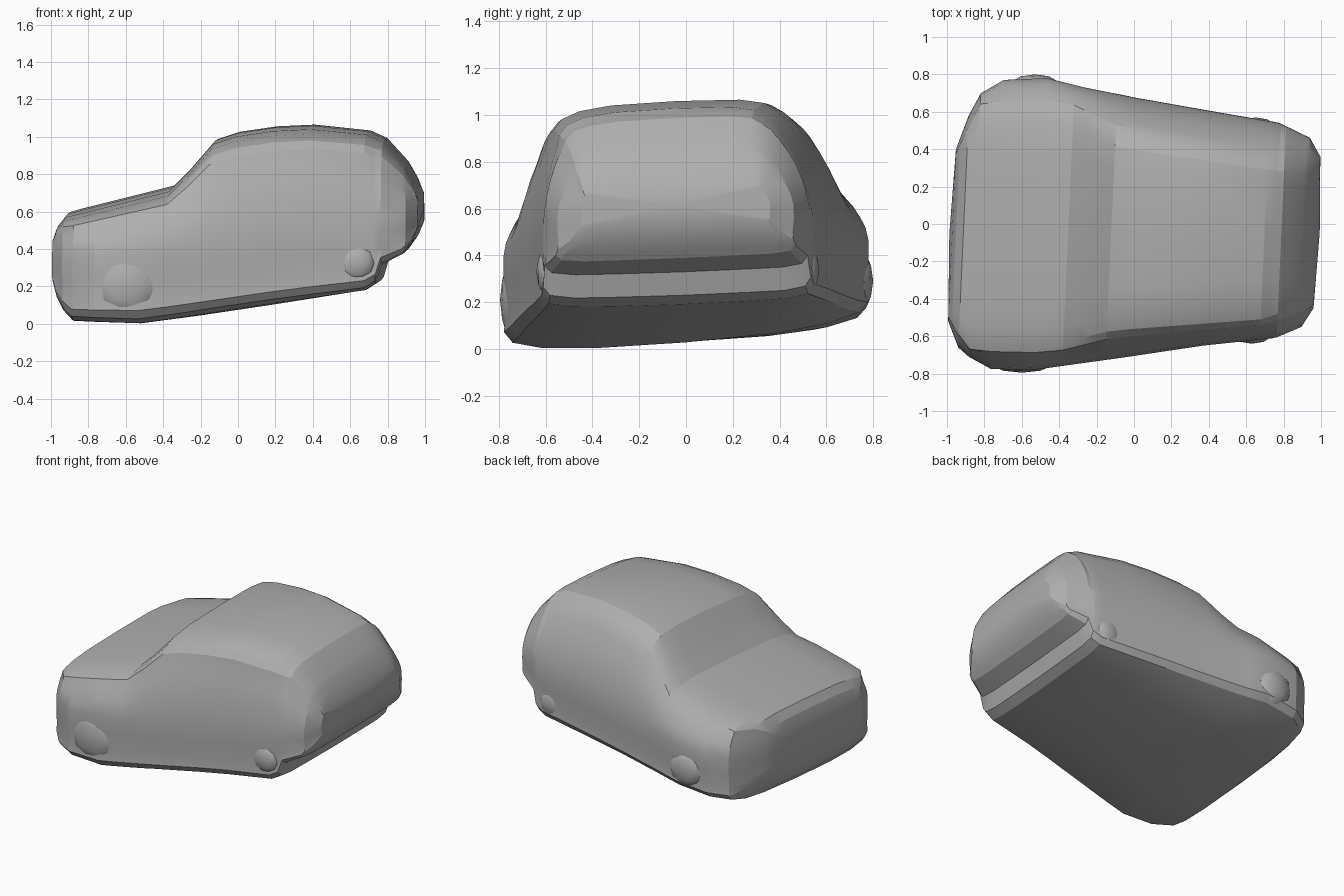
import bpy
import bmesh
from mathutils import Vector

cube = bpy.data.objects.get("Cube")
if cube:
    bpy.data.objects.remove(cube)

paint = bpy.data.materials.new("plain_grey")
paint.use_nodes = True
grey = (0.43, 0.43, 0.43, 1)
paint.diffuse_color = grey
paint.node_tree.nodes["Principled BSDF"].inputs["Base Color"].default_value = grey


def lerp(a, b, t):
    return a + (b - a) * t


def along(table, x):
    """Read a profile, given as (x, value) points, at x."""
    for (xa, a), (xb, b) in zip(table, table[1:]):
        if x <= xb:
            return lerp(a, b, max(0, (x - xa) / (xb - xa)))
    return table[-1][1]


# Lengthwise profiles of the body
underside = [(-.97, .2), (-.95, .13), (-.91, .06), (-.86, .01), (-.5, 0), (-.2, .04),
             (.2, .1), (.7, .19), (.76, .23), (.79, .33), (.9, .39), (.95, .46), (.98, .53)]
topline = [(-.97, .48), (-.95, .54), (-.91, .59), (-.35, .73), (-.25, .83), (-.12, .98), (0, 1.02),
           (.2, 1.05), (.4, 1.06), (.7, 1.03), (.79, .99), (.9, .87), (.95, .78), (.98, .7)]
right_side = [(-.97, -.52), (-.91, -.66), (-.78, -.77), (-.57, -.79), (0, -.71),
              (.4, -.65), (.78, -.61), (.92, -.55), (.98, -.45)]
left_side = [(-.97, .4), (-.91, .58), (-.85, .7), (-.73, .77), (-.5, .78), (-.3, .73),
             (0, .67), (.4, .6), (.75, .54), (.92, .46), (.98, .36)]
right_roof = [(-.97, -.48), (-.85, -.64), (-.4, -.65), (-.1, -.57), (.7, -.51), (.98, -.42)]
left_roof = [(-.97, .36), (-.85, .61), (-.4, .62), (-.1, .47), (.7, .33), (.98, .3)]
belt_level = [(-.97, .62), (-.4, .62), (-.1, .43), (.98, .42)]
left_lift = [(-.97, .05), (-.5, .11), (.2, .06), (.76, 0), (.98, 0)]
right_lift = [(-.97, .05), (.2, .04), (.76, .01), (.98, 0)]


def side_points(x, edge, roof, lift):
    """Half a cross-section, from under the floor up to the roof."""
    zb, zt = along(underside, x), along(topline, x)
    belt = lerp(zb, zt, along(belt_level, x))
    height = zt - zb
    return [(edge * .5, zb + lift * .45),
            (edge * .95, zb + lift + .02 * height),
            (edge * .99, lerp(zb + lift, belt, .35)),
            (edge, belt),
            (lerp(edge, roof, .22), lerp(belt, zt, .38)),
            (lerp(edge, roof, .6), lerp(belt, zt, .7)),
            (roof, zt - .06 * height),
            (roof * .6, zt - .005)]


def smooth_ring(points):
    """Add a rounded midpoint between each pair of ring points."""
    out, n = [], len(points)
    for i, p in enumerate(points):
        a, b, c = points[i - 1], points[(i + 1) % n], points[(i + 2) % n]
        out += [p, (p + b) * .5625 - (a + c) * .0625]
    return out


def cross_section(x):
    """A full ring, skewed a little and rolled towards the right side."""
    left = side_points(x, along(left_side, x), along(left_roof, x), along(left_lift, x))
    right = side_points(x, along(right_side, x), along(right_roof, x), along(right_lift, x))
    ring = smooth_ring([Vector((x, y, z)) for y, z in left + right[::-1]])
    for p in ring:
        p.x += .045 * p.y
        p.z += .045 * p.y
    return ring


def add_object(name, bm, angle):
    bmesh.ops.recalc_face_normals(bm, faces=bm.faces)
    mesh = bpy.data.meshes.new(name)
    bm.to_mesh(mesh)
    bm.free()
    mesh.materials.append(paint)
    obj = bpy.data.objects.new(name, mesh)
    bpy.context.collection.objects.link(obj)
    bpy.ops.object.select_all(action="DESELECT")
    bpy.context.view_layer.objects.active = obj
    obj.select_set(True)
    bpy.ops.object.shade_smooth_by_angle(angle=angle)


# Body shell lofted through the cross-sections
stations = sorted({x for table in (underside, topline, left_side) for x, _ in table})
bm = bmesh.new()
rings = [[bm.verts.new(p) for p in cross_section(x)] for x in stations]
for a, b in zip(rings, rings[1:]):
    for i in range(len(a)):
        bm.faces.new((a[i - 1], a[i], b[i], b[i - 1]))
for ring, push in ((rings[0], -.015), (rings[-1], .015)):
    middle = sum((v.co for v in ring), Vector()) / len(ring)
    hub = bm.verts.new(middle + Vector((push, 0, 0)))
    for i in range(len(ring)):
        bm.faces.new((ring[i - 1], ring[i], hub))
add_object("body", bm, .3)

# Shallow wheel swellings in the flanks: centre, then radius
wheels = {"front_right_wheel": (-.6, -.74, .21, .17), "front_left_wheel": (-.53, .745, .29, .13),
          "rear_right_wheel": (.63, -.585, .33, .11), "rear_left_wheel": (.65, .515, .34, .11)}
for name, (x, y, z, radius) in wheels.items():
    bm = bmesh.new()
    bmesh.ops.create_icosphere(bm, subdivisions=2, radius=1)
    for v in bm.verts:
        v.co = Vector((x + v.co.x * radius, y + v.co.y * .055, z + v.co.z * radius))
    add_object(name, bm, .6)
